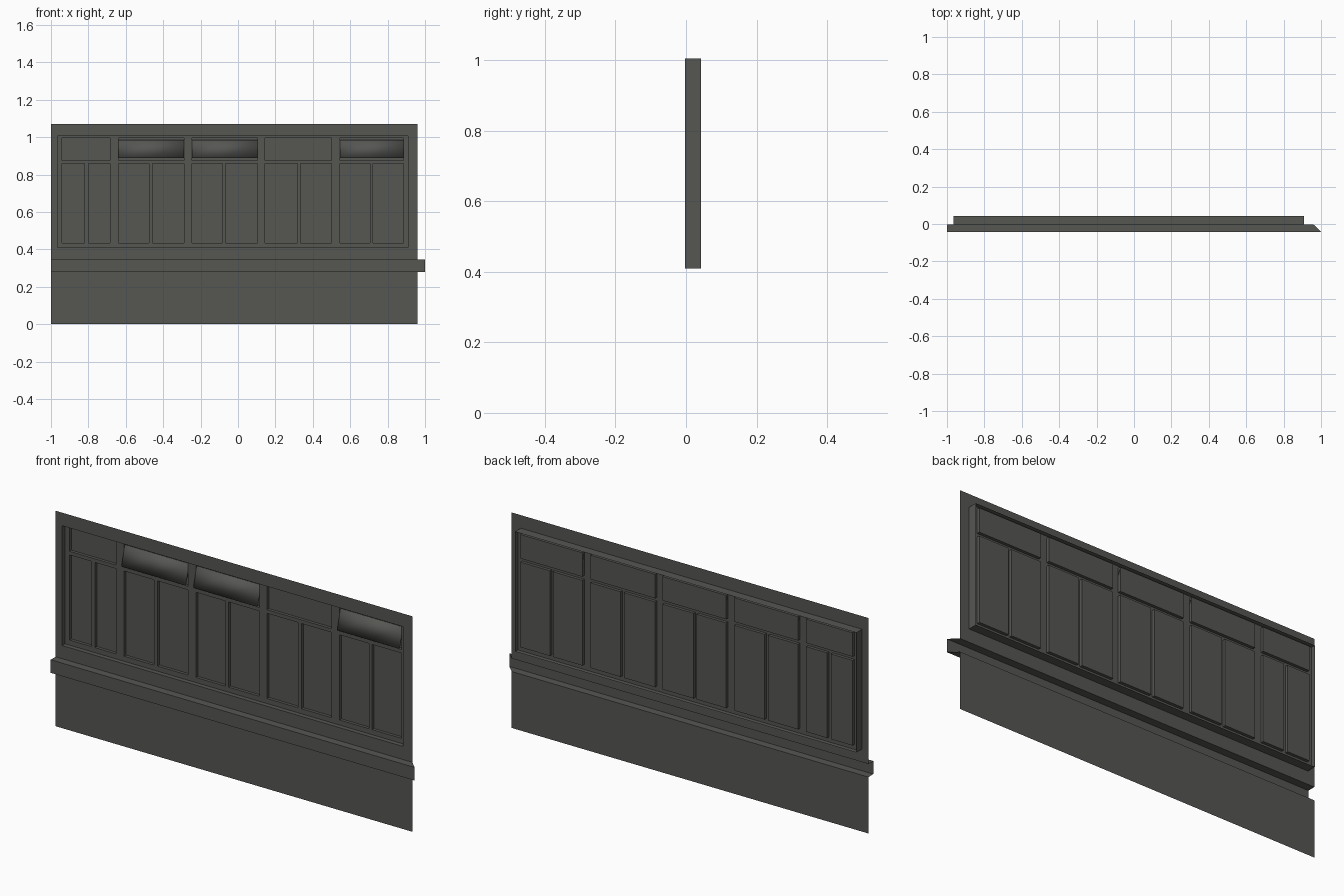
import bpy, bmesh

if "Cube" in bpy.data.objects:
    bpy.data.objects.remove(bpy.data.objects["Cube"])

WALL_Y, FRAME_Y, PANE_Y, BACK_Y, SILL_Y = -0.003, 0.02, 0.035, 0.042, -0.042

grey = bpy.data.materials.new("dark warm grey")
grey.diffuse_color = (0.092, 0.092, 0.086, 1)
grey.use_nodes = True
grey.node_tree.nodes["Principled BSDF"].inputs["Base Color"].default_value = grey.diffuse_color


def make(name, bm, smooth=False):
    bmesh.ops.remove_doubles(bm, verts=bm.verts[:], dist=1e-5)
    mesh = bpy.data.meshes.new(name)
    bm.to_mesh(mesh)
    bm.free()
    mesh.materials.append(grey)
    for p in mesh.polygons:
        p.use_smooth = smooth
    obj = bpy.data.objects.new(name, mesh)
    bpy.context.collection.objects.link(obj)
    return obj


def quad(bm, *pts):
    return bm.faces.new([bm.verts.new(p) for p in pts])


def relief(name, xs, zs, depth):
    """Front-facing stepped sheet: depth(x, z) gives y of each cell, or None for a hole."""
    bm = bmesh.new()
    xs, zs = sorted(set(xs)), sorted(set(zs))
    cells = {(i, j): depth((xs[i] + xs[i + 1]) / 2, (zs[j] + zs[j + 1]) / 2)
             for i in range(len(xs) - 1) for j in range(len(zs) - 1)}
    for (i, j), y in cells.items():
        if y is None:
            continue
        x0, x1, z0, z1 = xs[i], xs[i + 1], zs[j], zs[j + 1]
        quad(bm, (x0, y, z0), (x1, y, z0), (x1, y, z1), (x0, y, z1))
        r, u = cells.get((i + 1, j)), cells.get((i, j + 1))
        if r is not None and r != y:
            quad(bm, (x1, y, z0), (x1, r, z0), (x1, r, z1), (x1, y, z1))
        if u is not None and u != y:
            quad(bm, (x0, y, z1), (x1, y, z1), (x1, u, z1), (x0, u, z1))
    bmesh.ops.remove_doubles(bm, verts=bm.verts[:], dist=1e-5)
    bmesh.ops.dissolve_limit(bm, angle_limit=0.01, verts=bm.verts[:], edges=bm.edges[:])
    return make(name, bm)


# Wall sheet, open behind the sill band and at the window opening
FX0, FX1, FZ0, FZ1 = -0.965, 0.91, 0.41, 1.005
SZ0, SZ1 = 0.28, 0.345


def wall_depth(x, z):
    opening = FX0 < x < FX1 and FZ0 < z < FZ1
    return None if opening or SZ0 < z < SZ1 else WALL_Y


relief("wall", [-1, FX0, FX1, 0.96], [0, SZ0, SZ1, FZ0, FZ1, 1.07], wall_depth)

# Sill band with a mitred right end
bm = bmesh.new()
prof = [(WALL_Y, SZ0, 0.96), (SILL_Y, SZ0, 1.0), (SILL_Y, SZ1, 1.0), (WALL_Y, SZ1, 0.96)]
for (ya, za, xa), (yb, zb, xb) in zip(prof, prof[1:]):
    quad(bm, (-1, ya, za), (xa, ya, za), (xb, yb, zb), (-1, yb, zb))
make("sill", bm)

# Reveal around the window opening
bm = bmesh.new()
ring = [(FX0, FZ0), (FX1, FZ0), (FX1, FZ1), (FX0, FZ1)]
for (xa, za), (xb, zb) in zip(ring, ring[1:] + ring[:1]):
    quad(bm, (xa, WALL_Y, za), (xb, WALL_Y, zb), (xb, BACK_Y, zb), (xa, BACK_Y, za))
make("window_reveal", bm)

# Window frame with one transom pane and two tall panes per column
columns = [(-0.94, -0.82, -0.80, -0.685), (-0.64, -0.475, -0.457, -0.29),
           (-0.245, -0.083, -0.066, 0.105), (0.145, 0.317, 0.335, 0.50),
           (0.545, 0.707, 0.723, 0.885)]
LOW, MID, TOP = 0.435, (0.858, 0.876), 0.995


def frame_depth(x, z):
    for a, b, c, d in columns:
        if MID[1] < z < TOP and a < x < d:
            return PANE_Y
        if LOW < z < MID[0] and (a < x < b or c < x < d):
            return PANE_Y
    return FRAME_Y


relief("window_frame", [FX0, FX1] + [x for c in columns for x in c],
       [FZ0, LOW, *MID, TOP, FZ1], frame_depth)

# Tilted top-hung vents, two shallow softly shaded lights each
for n in (1, 2, 4):
    a, b, c, d = columns[n]
    m = (b + c) / 2
    z0, z1, y0, y1 = 0.89, 0.985, -0.007, 0.019
    bm = bmesh.new()
    for xa, xb in ((a, m), (m, d)):
        f = quad(bm, (xa, y0, z0), (xb, y0, z0), (xb, y1, z1), (xa, y1, z1))
        bm.normal_update()
        bmesh.ops.inset_region(bm, faces=[f], thickness=0.008)
        bmesh.ops.inset_region(bm, faces=[f], thickness=0.002, depth=-0.006)
    # slim rim turned back from the vent edge
    bmesh.ops.remove_doubles(bm, verts=bm.verts[:], dist=1e-5)
    rim = [e for e in bm.edges if e.is_boundary]
    out = bmesh.ops.extrude_edge_only(bm, edges=rim)
    for v in out["geom"]:
        if isinstance(v, bmesh.types.BMVert):
            v.co.y += 0.008
    bmesh.ops.recalc_face_normals(bm, faces=bm.faces[:])
    bm.normal_update()
    front = max(bm.faces, key=lambda f: f.calc_area())
    if front.normal.y > 0:
        bmesh.ops.reverse_faces(bm, faces=bm.faces[:])
    make("open_vent", bm, smooth=True)
